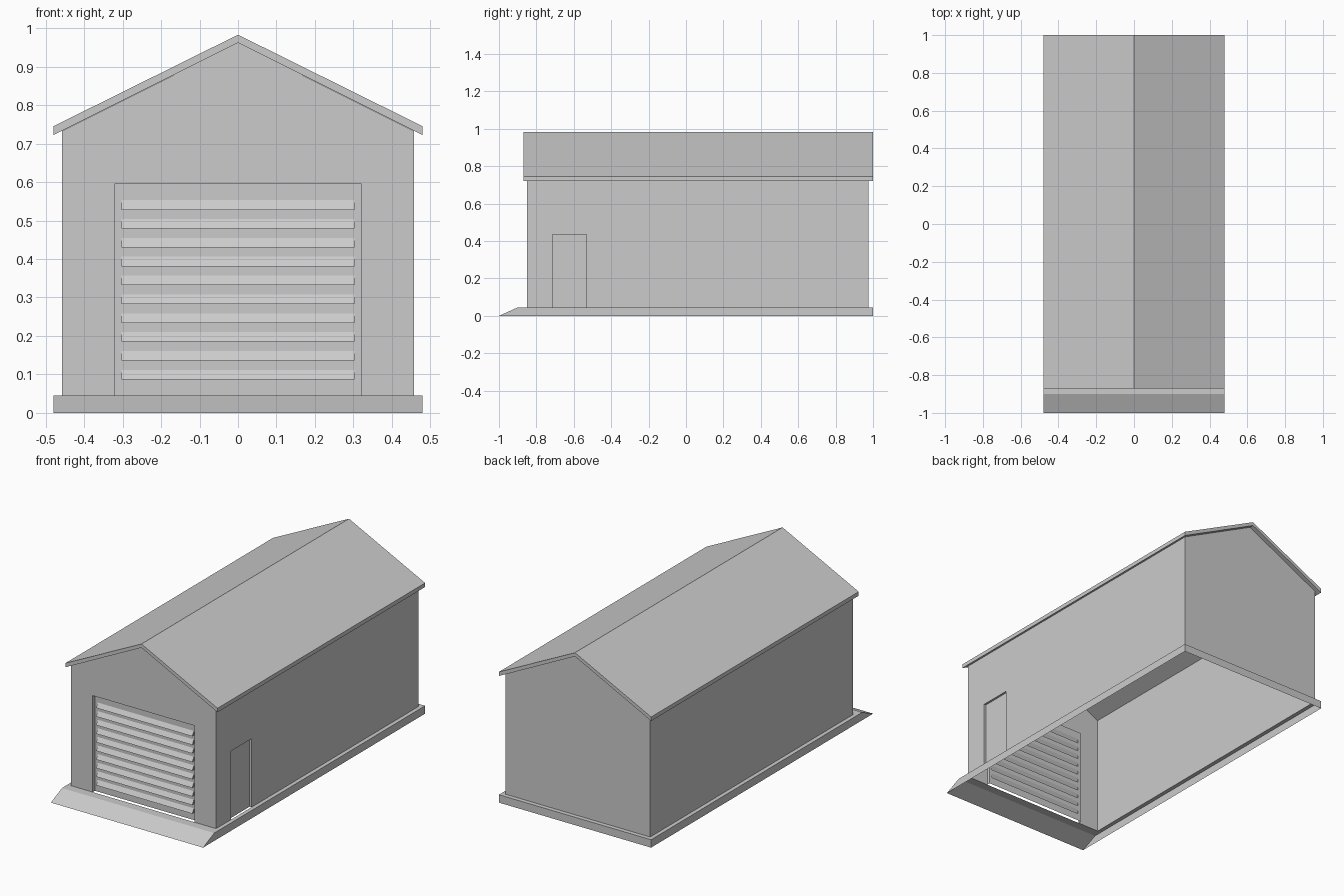
import bpy, bmesh

if "Cube" in bpy.data.objects:
    bpy.data.objects.remove(bpy.data.objects["Cube"])

W, YF, YB = 0.457, -0.85, 0.975      # wall half width, front, back
BX, BZ = 0.48, 0.045                 # base half width, base height
EAVE, RIDGE = 0.733, 0.962


def build(name, faces, closed=False):
    """Make an object from a list of polygons given as point lists."""
    bm = bmesh.new()
    for pts in faces:
        bm.faces.new([bm.verts.new(p) for p in pts])
    bmesh.ops.remove_doubles(bm, verts=bm.verts, dist=1e-5)
    if closed:
        bmesh.ops.recalc_face_normals(bm, faces=bm.faces)
    me = bpy.data.meshes.new(name)
    bm.to_mesh(me)
    bm.free()
    ob = bpy.data.objects.new(name, me)
    bpy.context.collection.objects.link(ob)
    return ob


def front(u, v, d=0.0):
    return (u, YF + d, v)


def side(u, v, d=0.0):
    return (W - d, u, v)


def wall_round_door(u0, u1, top, a, b, h):
    """Wall outline that steps around a doorway a..b of height h."""
    return [(u0, BZ), (a, BZ), (a, h), (b, h), (b, BZ), (u1, BZ)] + top


def door_frame(name, to3d, a, b, h, t, d):
    """Flush trim of width t around a doorway, with a reveal of depth d."""
    i, j, k = a + t, b - t, h - t
    flat = [[(a, BZ), (i, BZ), (i, k), (a, h)],
            [(a, h), (i, k), (j, k), (b, h)],
            [(b, h), (j, k), (j, BZ), (b, BZ)]]
    faces = [[to3d(*p) for p in f] for f in flat]
    faces.append([to3d(i, BZ), to3d(i, BZ, d), to3d(i, k, d), to3d(i, k)])
    faces.append([to3d(j, k), to3d(j, k, d), to3d(j, BZ, d), to3d(j, BZ)])
    faces.append([to3d(i, k), to3d(i, k, d), to3d(j, k, d), to3d(j, k)])
    build(name, faces)
    return i, j, k


# Walls: thin shell, open underneath
gable = [(W, EAVE), (0, RIDGE), (-W, EAVE)]
front_wall = [front(*p) for p in wall_round_door(-W, W, gable, -0.343, 0.343, 0.617)]
right_wall = [side(*p) for p in wall_round_door(
    YF, YB, [(YB, EAVE), (YF, EAVE)], -0.735, -0.51, 0.457)]
left_wall = [(-W, YB, BZ), (-W, YF, BZ), (-W, YF, EAVE), (-W, YB, EAVE)]
back_wall = [(x, YB, z) for x, z in reversed([(-W, BZ), (W, BZ)] + gable)]
build("walls", [front_wall, right_wall, left_wall, back_wall])

# Roof: chevron profile run along y
prof = [(-BX, 0.722), (0, 0.962), (BX, 0.722), (BX, 0.745), (0, 0.983), (-BX, 0.745)]
n = len(prof)
ends = [[(x, y, z) for x, z in prof] for y in (-0.87, 1.0)]
build("roof", ends + [[ends[0][i], ends[0][(i + 1) % n], ends[1][(i + 1) % n], ends[1][i]]
                      for i in range(n)], closed=True)

# Base: open skirt, ledge round the walls and a ramp at the front
outer = [(-BX, -0.9, BZ), (BX, -0.9, BZ), (BX, 1, BZ), (-BX, 1, BZ)]
inner = [(-W, YF, BZ), (W, YF, BZ), (W, YB, BZ), (-W, YB, BZ)]
base = [[outer[i], outer[(i + 1) % 4], inner[(i + 1) % 4], inner[i]] for i in range(4)]
base += [[(-BX, -1, 0), (BX, -1, 0), outer[1], outer[0]],
         [(BX, -1, 0), (BX, 1, 0), outer[2], outer[1]],
         [(BX, 1, 0), (-BX, 1, 0), outer[3], outer[2]],
         [(-BX, 1, 0), (-BX, -1, 0), outer[0], outer[3]]]
build("base", base)

# Side door
i, j, k = door_frame("side_door_frame", side, -0.735, -0.51, 0.457, 0.021, 0.012)
build("side_door", [[side(u, v, 0.012) for u, v in ((i, BZ), (j, BZ), (j, k), (i, k))]])

# Garage door: one sheet with ten hollow wedge slats pushed forward
D, S = 0.02, 0.303
i, j, k = door_frame("garage_door_frame", front, -0.343, 0.343, 0.617, 0.022, D)
zs = [0.087 + 0.049 * r for r in range(10)]
path = [(BZ, D)]
for z in zs:
    path += [(z, D), (z, 0.005), (z + 0.025, D)]
path.append((k, D))
door = [[front(-S, *p), front(S, *p), front(S, *q), front(-S, *q)]
        for p, q in zip(path, path[1:])]
for a, b in ((i, -S), (S, j)):
    door.append([front(a, BZ, D), front(b, BZ, D), front(b, k, D), front(a, k, D)])
for z in zs:
    tri = [(z, D), (z, 0.005), (z + 0.025, D)]
    door.append([front(S, *p) for p in reversed(tri[::-1])][::-1])
    door.append([front(-S, *p) for p in tri])
# wedge ends: right ones face +x, left ones face -x
for f in door[-20::2]:
    f.reverse()
for f in door[-19::2]:
    f.reverse()
build("garage_door", door)
